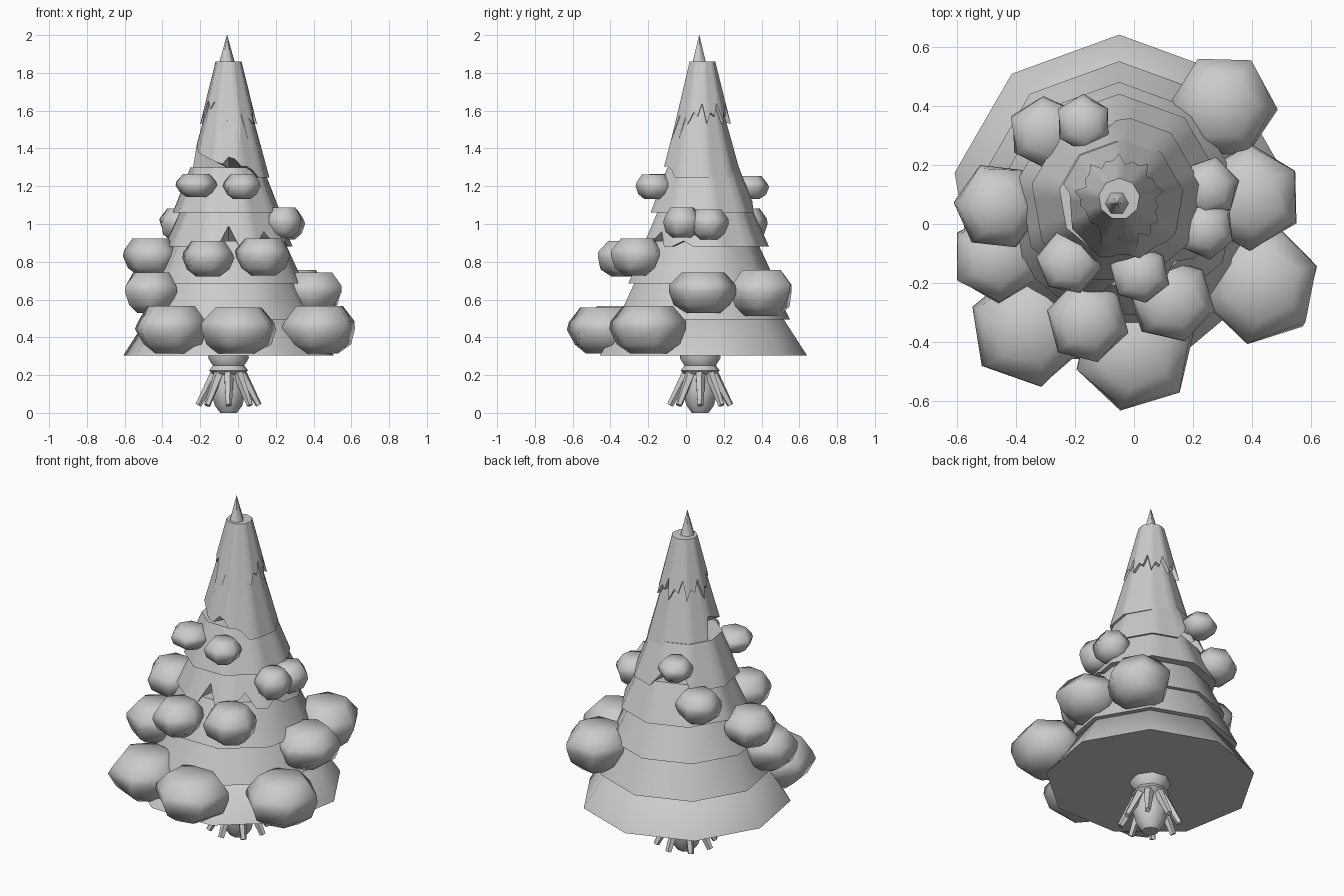
import bpy, bmesh, math, random
from mathutils import Vector

if "Cube" in bpy.data.objects:
    bpy.data.objects.remove(bpy.data.objects["Cube"])

random.seed(4)
CX, CY = -0.05, 0.075


def finish(name, bm, angle):
    bmesh.ops.recalc_face_normals(bm, faces=bm.faces[:])
    me = bpy.data.meshes.new(name)
    bm.to_mesh(me)
    bm.free()
    me.polygons.foreach_set("use_smooth", [True] * len(me.polygons))
    me.set_sharp_from_angle(angle=math.radians(angle))
    ob = bpy.data.objects.new(name, me)
    bpy.context.collection.objects.link(ob)
    return ob


def skin(name, rings, angle=60):
    """Closed skin over equal-length rings of points."""
    bm = bmesh.new()
    rows = [[bm.verts.new(p) for p in ring] for ring in rings]
    n = len(rows[0])
    for a, b in zip(rows, rows[1:]):
        for i in range(n):
            j = (i + 1) % n
            bm.faces.new((a[i], a[j], b[j], b[i]))
    for row in (rows[0], rows[-1]):
        mid = bm.verts.new(sum((v.co for v in row), Vector()) / n)
        for i in range(n):
            bm.faces.new((row[i], row[(i + 1) % n], mid))
    return finish(name, bm, angle)


def ring(c, r, n, rot=0.0, jitter=0.0):
    return [Vector((c[0] + r * (1 + random.uniform(-jitter, jitter)) * math.cos(rot + math.tau * i / n),
                    c[1] + r * (1 + random.uniform(-jitter, jitter)) * math.sin(rot + math.tau * i / n),
                    c[2])) for i in range(n)]


def tier(name, c, z0, z1, r0, r1, jag=None):
    """Nine-sided cone tier; jag raises columns of the lower edge (10 degrees each, from the back)."""
    n = 36 if jag else 9
    low, high = [], []
    for i in range(n):
        a = math.tau * i / n
        half = math.pi / 9
        k = math.cos(half) / math.cos(a % (2 * half) - half)
        d = Vector((math.cos(a + math.pi / 2), math.sin(a + math.pi / 2), 0)) * k
        z = z0 + (jag.get(i, 0) if jag else 0)
        r = r0 + (r1 - r0) * (z - z0) / (z1 - z0)
        low.append(Vector((c[0], c[1], z)) + d * r)
        high.append(Vector((c[0], c[1], z1)) + d * r1)
    return skin(name, [low, high])


# Foliage tiers, bottom to top
tier("foliage_tier_1", (CX, CY), 0.305, 0.53, 0.565, 0.42)
tier("foliage_tier_2", (CX, 0.08), 0.495, 0.72, 0.47, 0.36)
tier("foliage_tier_3", (CX, CY), 0.685, 0.91, 0.405, 0.30)
tier("foliage_tier_4", (CX, 0.095), 0.88, 1.09, 0.345, 0.25,
     {18: 0.11, 21: 0.03, 22: 0.08, 25: 0.03})
tier("foliage_tier_5", (-0.06, 0.085), 1.06, 1.30, 0.29, 0.195,
     {0: 0.06, 1: 0.12, 2: 0.04, 3: 0.11})
slope = {i: 0.18 - 0.012 * (i - 8) for i in range(8, 18)}
slope.update({18: 0.11, 19: 0.10, 20: 0.06, 21: 0.06, 22: 0.04})
tier("foliage_tier_6", (CX, CY), 1.245, 1.66, 0.22, 0.105, slope)

# Top cap with ragged hem and drips at the front
hem = {i: (0.09, 0.15, 0.13, 0.20)[i % 4] for i in range(36)}
hem.update({12: 0.21, 13: 0.17, 14: 0.21, 15: 0.16, 16: 0.01, 17: 0.0, 18: 0.14,
            19: 0.0, 20: 0.0, 21: 0.14, 22: 0.0, 23: 0.12})
tier("foliage_cap", (CX, 0.085), 1.44, 1.86, 0.175, 0.07, hem)

# Pointed tip
skin("tree_tip", [ring((-0.058, 0.07, 1.83), 0.048, 6), ring((-0.058, 0.07, 2.0), 0.001, 6)])

# Snow clumps: x, y, z, radius, half height
clumps = [
    (0.00, -0.43, 0.44, 0.205, 0.13), (-0.35, -0.35, 0.445, 0.20, 0.135),
    (0.43, -0.20, 0.445, 0.20, 0.135),
    (-0.46, -0.11, 0.64, 0.155, 0.115), (0.39, 0.09, 0.64, 0.175, 0.115),
    (0.30, 0.40, 0.64, 0.18, 0.13),
    (-0.46, 0.06, 0.83, 0.145, 0.105), (-0.16, -0.33, 0.82, 0.14, 0.10),
    (0.13, -0.26, 0.83, 0.145, 0.105),
    (0.25, 0.12, 1.00, 0.105, 0.085), (0.24, -0.02, 1.01, 0.10, 0.085),
    (-0.30, 0.31, 1.00, 0.125, 0.09),
    (-0.22, -0.13, 1.205, 0.105, 0.065), (0.02, -0.17, 1.20, 0.10, 0.07),
    (-0.17, 0.34, 1.195, 0.095, 0.065),
]
profile = [(0.5, -0.97), (0.85, -0.6), (1.02, 0.0), (0.98, 0.3), (0.65, 0.9)]
for k, (x, y, z, r, h) in enumerate(clumps):
    rot = random.uniform(0, math.tau)
    skin(f"snow_clump_{k + 1}",
         [ring((x, y, z + h * pz), r * pr, 6, rot + 0.12 * pz, 0.05) for pr, pz in profile], 80)

# Trunk
trunk = [(0.045, 0.0), (0.075, 0.04), (0.095, 0.12), (0.08, 0.20), (0.105, 0.225),
         (0.085, 0.25), (0.11, 0.29), (0.10, 0.36)]
skin("trunk", [ring((CX, CY, z), r, 8, 0.2) for r, z in trunk], 50)

# Splayed roots
for k in range(8):
    a = math.tau * k / 8
    d = Vector((math.cos(a), math.sin(a), 0))
    start = Vector((CX, CY, 0.21)) + d * 0.07
    end = Vector((CX, CY, 0.04)) + d * 0.16
    q = (end - start).to_track_quat('Z', 'Y')
    skin(f"root_{k + 1}", [[start + q @ p for p in ring((0, 0, 0), 0.028, 5)],
                           [end + q @ p for p in ring((0, 0, 0), 0.017, 5)]])
